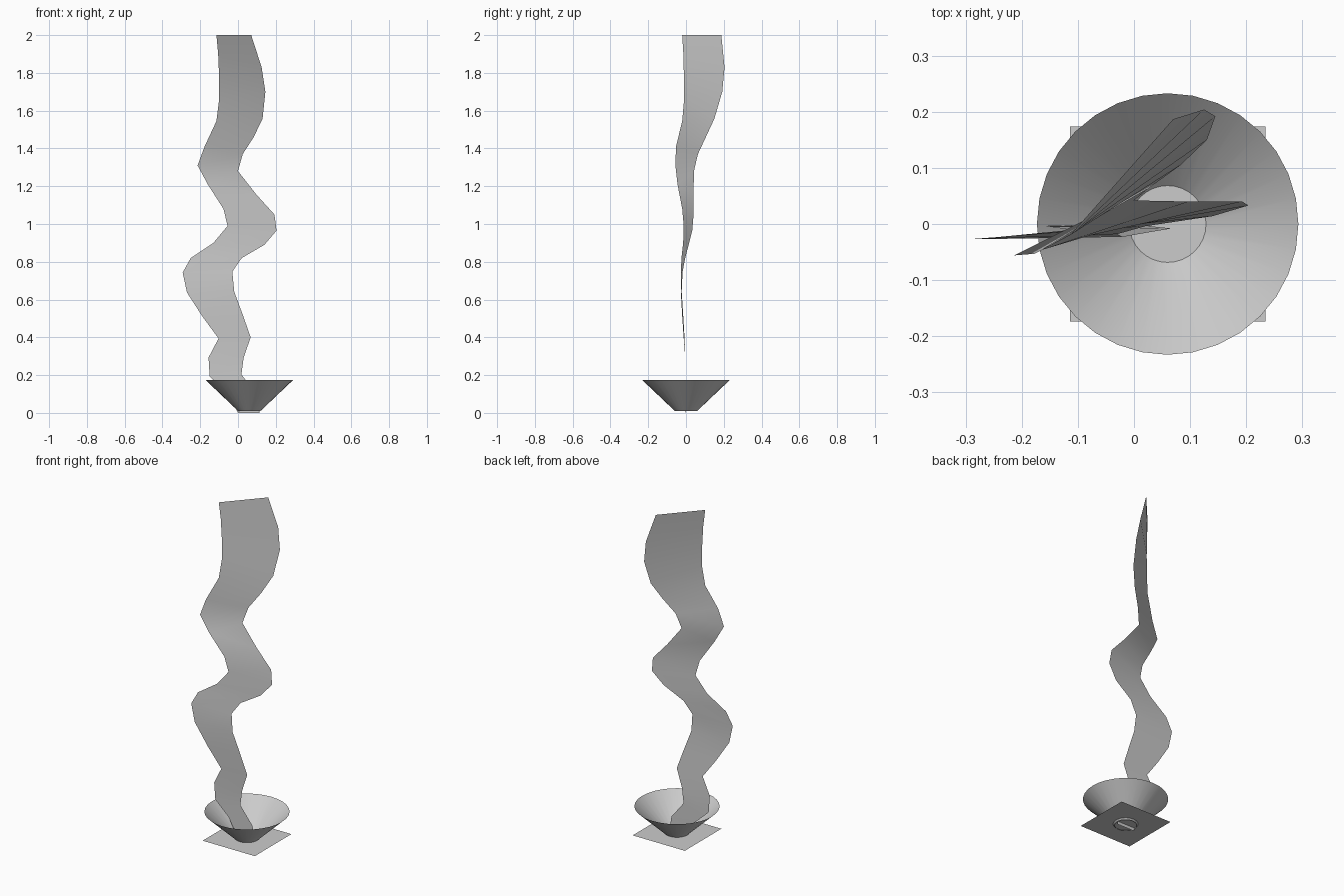
import bpy
from math import cos, sin, tau, radians

CX = 0.06  # bowl and base sit slightly right of centre


def make_object(name, verts, faces, smooth_angle=None):
    mesh = bpy.data.meshes.new(name)
    mesh.from_pydata(verts, [], faces)
    mesh.update()
    ob = bpy.data.objects.new(name, mesh)
    bpy.context.collection.objects.link(ob)
    if smooth_angle:
        bpy.ops.object.select_all(action='DESELECT')
        ob.select_set(True)
        bpy.context.view_layer.objects.active = ob
        bpy.ops.object.shade_smooth_by_angle(angle=radians(smooth_angle))
    return ob


# Base sheet: flat square crossing the foot of the bowl
h, z = 0.174, 0.019
make_object("base_sheet",
            [(CX - h, -h, z), (CX + h, -h, z), (CX + h, h, z), (CX - h, h, z)],
            [(0, 1, 2, 3)])

# Bowl: open 32-sided cone wall
N = 32
rings = [(0.060, 0.011), (0.233, 0.175)]
verts = [(CX + r * cos(tau * i / N), r * sin(tau * i / N), z)
         for r, z in rings for i in range(N)]
faces = [(i, (i + 1) % N, N + (i + 1) % N, N + i) for i in range(N)]
make_object("bowl", verts, faces, 40)

# Smoke ribbon: (x, y, z) of the left and right edge of each row, bottom to top
left = [
    (0.0, -0.004, 0.0), (-0.06, -0.003, 0.11), (-0.15, -0.002, 0.193),
    (-0.156, -0.004, 0.293), (-0.103, -0.012, 0.394), (-0.188, -0.02, 0.51),
    (-0.27, -0.027, 0.637), (-0.293, -0.027, 0.743), (-0.25, -0.024, 0.82),
    (-0.13, -0.015, 0.90), (-0.055, -0.012, 0.99), (-0.077, -0.02, 1.08),
    (-0.16, -0.045, 1.21), (-0.214, -0.056, 1.31), (-0.177, -0.053, 1.41),
    (-0.114, -0.02, 1.545), (-0.10, -0.01, 1.66), (-0.10, -0.011, 1.78),
    (-0.105, -0.014, 1.90), (-0.114, -0.02, 2.0)]
right = [
    (0.115, -0.004, 0.0), (0.10, -0.004, 0.10), (0.018, -0.003, 0.203),
    (0.03, -0.004, 0.293), (0.067, -0.008, 0.40), (0.025, -0.015, 0.52),
    (-0.02, -0.023, 0.642), (-0.03, -0.018, 0.748), (0.02, -0.004, 0.82),
    (0.14, 0.014, 0.89), (0.204, 0.033, 0.965), (0.193, 0.04, 1.05),
    (0.098, 0.04, 1.155), (0.0, 0.042, 1.28), (0.025, 0.063, 1.37),
    (0.083, 0.105, 1.46), (0.13, 0.15, 1.557), (0.145, 0.192, 1.70),
    (0.125, 0.204, 1.83), (0.07, 0.187, 2.0)]
n = len(left)
faces = [(i, n + i, n + i + 1, i + 1) for i in range(n - 1)]
make_object("smoke_ribbon", left + right, faces, 60)
